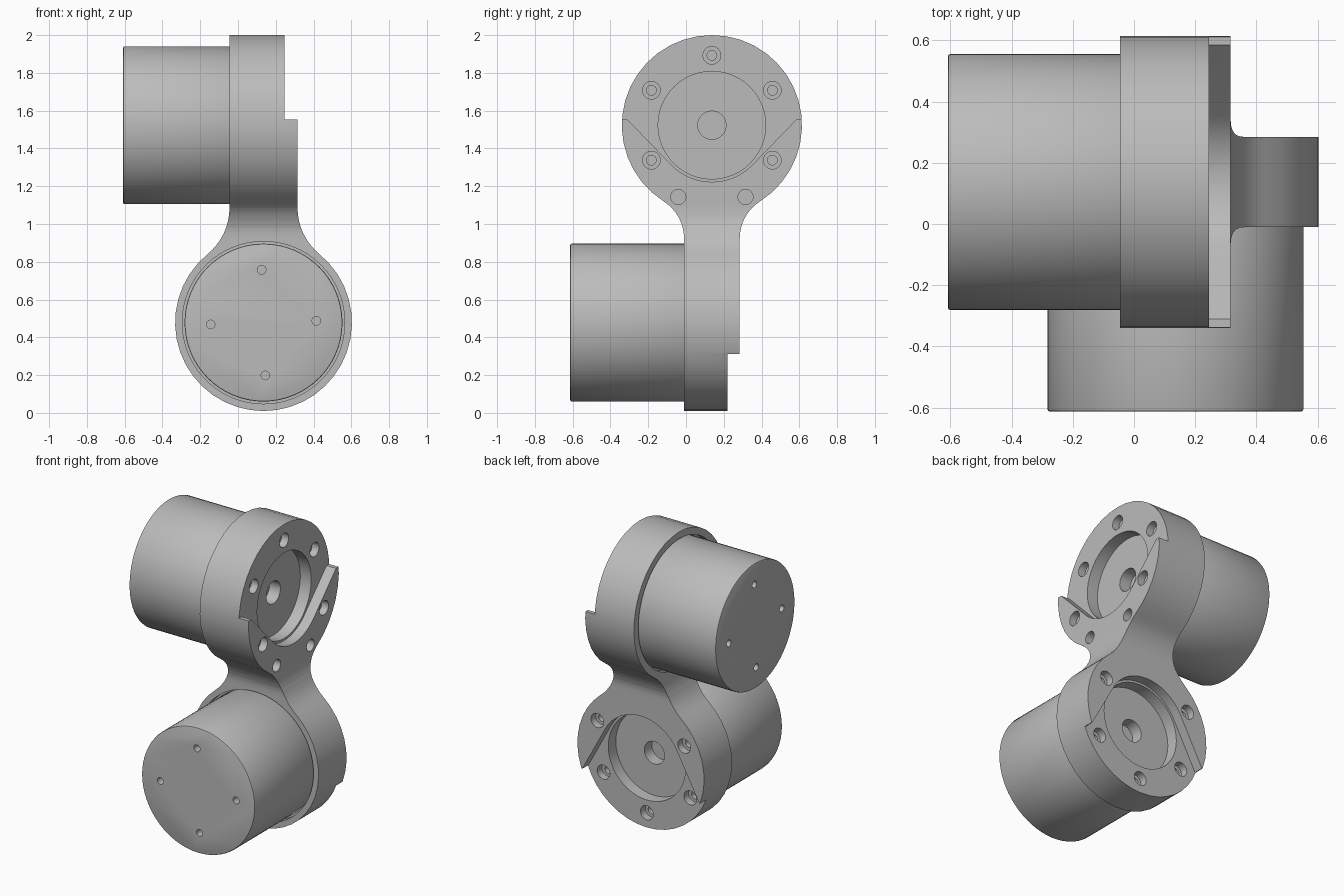
import bpy, bmesh
from math import sin, cos, pi, atan2, acos, sqrt, hypot, radians

if "Cube" in bpy.data.objects:
    bpy.data.objects.remove(bpy.data.objects["Cube"])

grey = bpy.data.materials.new("machined grey")
grey.use_nodes = True
grey.diffuse_color = (0.5, 0.5, 0.5, 1)
grey.node_tree.nodes["Principled BSDF"].inputs["Base Color"].default_value = (0.5, 0.5, 0.5, 1)

CX, CY = 0.135, 0.137
Z_UP, Z_LOW = 1.523, 0.478


# Two crossed frames: a = across, b = away from the neck, t = along the motor axis
def upper(a, b, t):
    return (t, CY + a, Z_UP + b)


def lower(a, b, t):
    return (CX + a, t, Z_LOW - b)


def arc(r, start, end, n, ca=0.0, cb=0.0):
    steps = [start + (end - start) * i / n for i in range(n + 1)]
    return [(ca + r * cos(s), cb + r * sin(s)) for s in steps]


def prism(name, frame, outline, t0, t1):
    """Extrude a closed outline along the axis of a frame."""
    bm = bmesh.new()
    face = bm.faces.new([bm.verts.new(frame(a, b, t0)) for a, b in outline])
    ext = bmesh.ops.extrude_face_region(bm, geom=[face])
    shift = [q - p for p, q in zip(frame(0, 0, t0), frame(0, 0, t1))]
    bmesh.ops.translate(bm, vec=shift,
                        verts=[v for v in ext["geom"] if isinstance(v, bmesh.types.BMVert)])
    bmesh.ops.recalc_face_normals(bm, faces=bm.faces)
    mesh = bpy.data.meshes.new(name)
    bm.to_mesh(mesh)
    bm.free()
    mesh.materials.append(grey)
    obj = bpy.data.objects.new(name, mesh)
    bpy.context.collection.objects.link(obj)
    return obj


def cylinder(name, frame, r, t0, t1, a=0.0, b=0.0, n=24):
    return prism(name, frame, arc(r, 0, 2 * pi, n, a, b)[:-1], t0, t1)


def activate(obj):
    bpy.ops.object.select_all(action='DESELECT')
    obj.select_set(True)
    bpy.context.view_layer.objects.active = obj


def boolean(obj, tool, operation='DIFFERENCE'):
    mod = obj.modifiers.new("boolean", 'BOOLEAN')
    mod.operation = operation
    mod.solver = 'EXACT'
    mod.object = tool
    activate(obj)
    bpy.ops.object.modifier_apply(modifier=mod.name)
    bpy.data.objects.remove(tool)


def drill(obj, frame, r, t0, t1, a=0.0, b=0.0, n=24):
    boolean(obj, cylinder("drill", frame, r, t0, t1, a, b, n))


def paddle(radius, half, fillet):
    """Disc outline blended by fillets into a long straight neck."""
    c = half + fillet
    v = sqrt((radius + fillet) ** 2 - c ** 2)
    th = atan2(-v, c)
    right = [(half, -1.6)] + arc(fillet, pi, pi + th, 8, c, -v)
    left = [(-a, b) for a, b in reversed(right)]
    return right + arc(radius, th, pi - th, 32)[1:-1] + left


def lip_cut(r, corner, flat):
    """Area outside the raised lip: an arc, two tangent lines and level ends."""
    phi = atan2(flat, corner) - acos(r / hypot(corner, flat))
    ends = [(-corner, flat), (-0.7, flat), (-0.7, 0.7), (0.7, 0.7), (0.7, flat), (corner, flat)]
    return arc(r, phi, -pi - phi, 16) + ends


# Bracket body: two paddles at right angles, intersected
bracket = prism("bracket", upper, paddle(0.477, 0.1475, 0.232), -1, 1)
boolean(bracket, prism("crossing", lower, paddle(0.468, 0.18, 0.32), -1, 1), 'INTERSECT')

# frame, back, face, raised lip, motor end, lip height, lip corner
ENDS = [("upper", upper, -0.045, 0.245, 0.315, -0.608, 0.03, 0.447),
        ("lower", lower, -0.010, 0.220, 0.285, -0.613, 0.167, 0.432)]

for name, frame, back, face, lip, motor_end, flat, corner in ENDS:
    # Stepped face, round recess, shaft hole and motor seat
    boolean(bracket, prism("lip_cutter", frame, lip_cut(0.3, corner, flat), face, 0.8))
    drill(bracket, frame, 0.285, face - 0.08, face + 0.2, n=48)
    drill(bracket, frame, 0.075, face - 0.16, face + 0.2)
    drill(bracket, frame, 0.43, back - 0.3, back + 0.04, n=64)

    # Counterbored screw holes
    for deg in (90, 30, 150, -30, -150):
        a, b = 0.37 * cos(radians(deg)), 0.37 * sin(radians(deg))
        top = face if b > 0 else lip
        drill(bracket, frame, 0.047, top - 0.05, top + 0.1, a, b)
        drill(bracket, frame, 0.026, top - 0.12, top + 0.1, a, b, 16)

    # Motor can with softened rims and four mounting holes in its end
    motor = cylinder(name + "_motor", frame, 0.418, motor_end, back + 0.05, n=64)
    bevel = motor.modifiers.new("rim", 'BEVEL')
    bevel.width = 0.008
    bevel.segments = 2
    bevel.limit_method = 'ANGLE'
    bevel.angle_limit = radians(60)
    activate(motor)
    bpy.ops.object.modifier_apply(modifier=bevel.name)
    for k in range(4):
        s = radians(88 + 90 * k)
        drill(motor, frame, 0.023, motor_end - 0.1, motor_end + 0.05,
              0.28 * cos(s), 0.28 * sin(s), 16)
    bpy.ops.object.shade_smooth_by_angle(angle=radians(30))

# Two extra neck holes on the upper face
for side in (-1, 1):
    drill(bracket, upper, 0.04, 0.235, 0.4, side * 0.178, -0.38)

activate(bracket)
bpy.ops.object.shade_smooth_by_angle(angle=radians(30))
